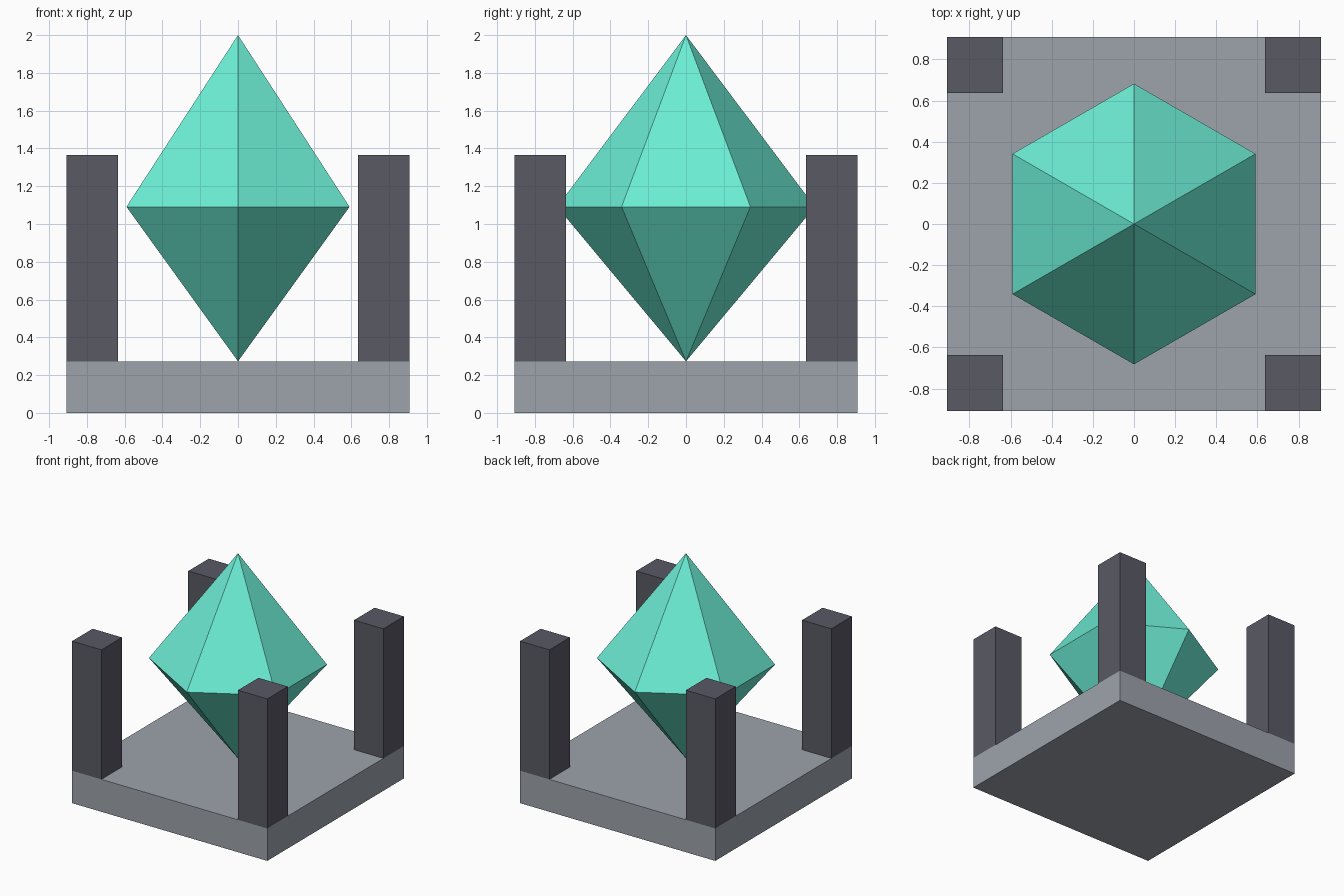
import bpy, bmesh, math
from mathutils import Matrix

if "Cube" in bpy.data.objects:
    bpy.data.objects.remove(bpy.data.objects["Cube"])

BASE_HALF, BASE_TOP = 0.909, 0.273
POST_W, POST_TOP = 0.273, 1.364
GEM_R, GEM_MID, GEM_TOP = 0.682, 1.091, 2.0


def material(name, color):
    mat = bpy.data.materials.new(name)
    mat.diffuse_color = (*color, 1)
    mat.use_nodes = True
    mat.node_tree.nodes["Principled BSDF"].inputs["Base Color"].default_value = mat.diffuse_color
    return mat


def add_object(name, bm, mat):
    bmesh.ops.recalc_face_normals(bm, faces=bm.faces)
    mesh = bpy.data.meshes.new(name)
    bm.to_mesh(mesh)
    bm.free()
    mesh.materials.append(mat)
    obj = bpy.data.objects.new(name, mesh)
    bpy.context.collection.objects.link(obj)
    return obj


def box(name, x, y, z0, z1, width, mat):
    bm = bmesh.new()
    bmesh.ops.create_cube(bm, size=1, matrix=Matrix.Translation((x, y, (z0 + z1) / 2))
                          @ Matrix.Diagonal((width, width, z1 - z0, 1)))
    return add_object(name, bm, mat)


stone = material("stone", (0.34, 0.37, 0.41))
dark_stone = material("dark_stone", (0.10, 0.10, 0.13))
crystal_green = material("crystal_green", (0.15, 0.85, 0.66))

# Square base slab
box("base", 0, 0, 0, BASE_TOP, 2 * BASE_HALF, stone)

# Four corner posts
offset = BASE_HALF - POST_W / 2
for side, sx in (("left", -1), ("right", 1)):
    for end, sy in (("front", -1), ("back", 1)):
        box(f"{end}_{side}_post", sx * offset, sy * offset,
            BASE_TOP, POST_TOP, POST_W, dark_stone)

# Six-sided crystal: a girdle ring joined to a top and a bottom point
bm = bmesh.new()
ring = [bm.verts.new((GEM_R * math.sin(i * math.pi / 3),
                      GEM_R * math.cos(i * math.pi / 3), GEM_MID)) for i in range(6)]
for tip_z in (GEM_TOP, BASE_TOP):
    tip = bm.verts.new((0, 0, tip_z))
    for i in range(6):
        bm.faces.new((ring[i], ring[(i + 1) % 6], tip))
add_object("crystal", bm, crystal_green)
